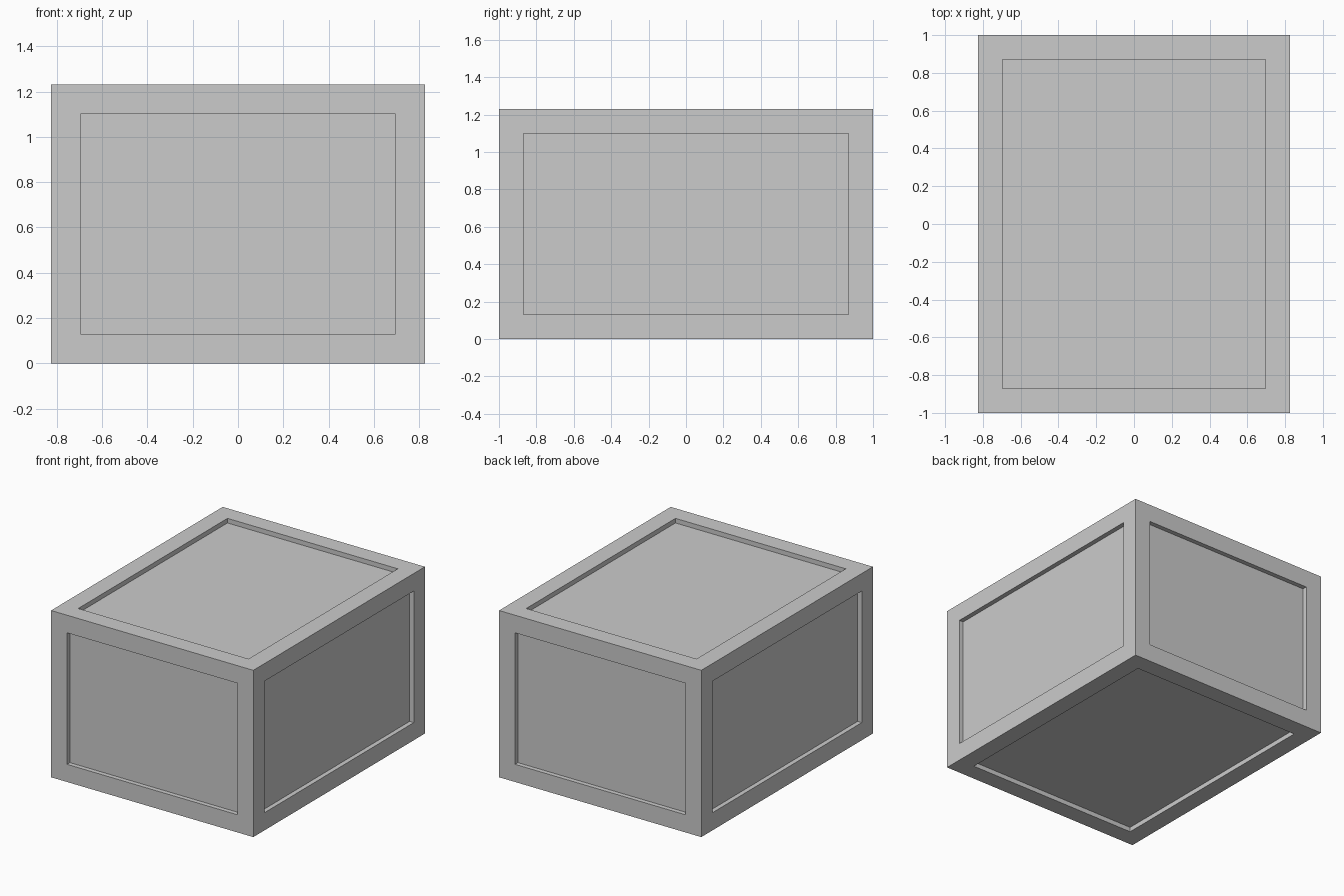
import bpy, bmesh
from mathutils import Vector

if "Cube" in bpy.data.objects:
    bpy.data.objects.remove(bpy.data.objects["Cube"])

X, Y, H = 0.825, 1.0, 1.23      # half width, half depth, height
Z = H / 2
W, T = 0.13, 0.034              # frame board width and thickness


def prism(name, profile, axis, lo, hi, mirror=(False, False, False)):
    """Extrude a 2D profile along an axis; origin sits at the crate centre."""
    bm = bmesh.new()

    def place(p, d):
        c = list(p)
        c.insert(axis, d)
        return Vector(c)
    face = bm.faces.new([bm.verts.new(place(p, lo)) for p in profile])
    out = bmesh.ops.extrude_face_region(bm, geom=[face])
    move = Vector((0, 0, 0))
    move[axis] = hi - lo
    bmesh.ops.translate(bm, vec=move,
                        verts=[v for v in out["geom"] if isinstance(v, bmesh.types.BMVert)])
    bmesh.ops.recalc_face_normals(bm, faces=bm.faces)
    me = bpy.data.meshes.new(name)
    bm.to_mesh(me)
    bm.free()
    ob = bpy.data.objects.new(name, me)
    ob.location.z = Z
    bpy.context.collection.objects.link(ob)
    if any(mirror):
        m = ob.modifiers.new("Mirror", 'MIRROR')
        m.use_axis = mirror
        m.use_mirror_merge = False
    return ob


def rect(a0, a1, b0, b1):
    return [(a0, b0), (a1, b0), (a1, b1), (a0, b1)]


def angle(a, b):
    """L section with its outer corner at (a, b)."""
    return [(a, b), (a - W, b), (a - W, b - T), (a - T, b - T), (a - T, b - W), (a, b - W)]


# recessed panels forming the body
prism("body_panels", rect(-X + T, X - T, -Y + T, Y - T), 2, -Z + T, Z - T)

# corner posts
prism("corner_posts", angle(X, Y), 2, -Z + W, Z - W, (True, True, False))

# side rails, top and bottom, fitted between the end rails
prism("side_rails", angle(X, Z), 1, -Y + T, Y - T, (True, False, True))

# front and back rails: full width upright board plus inner flange
prism("end_rails", rect(Y - T, Y, Z - W, Z), 0, -X, X, (False, True, True))
prism("end_rail_flanges", rect(Y - W, Y - T, Z - T, Z), 0, -X + W, X - W, (False, True, True))
